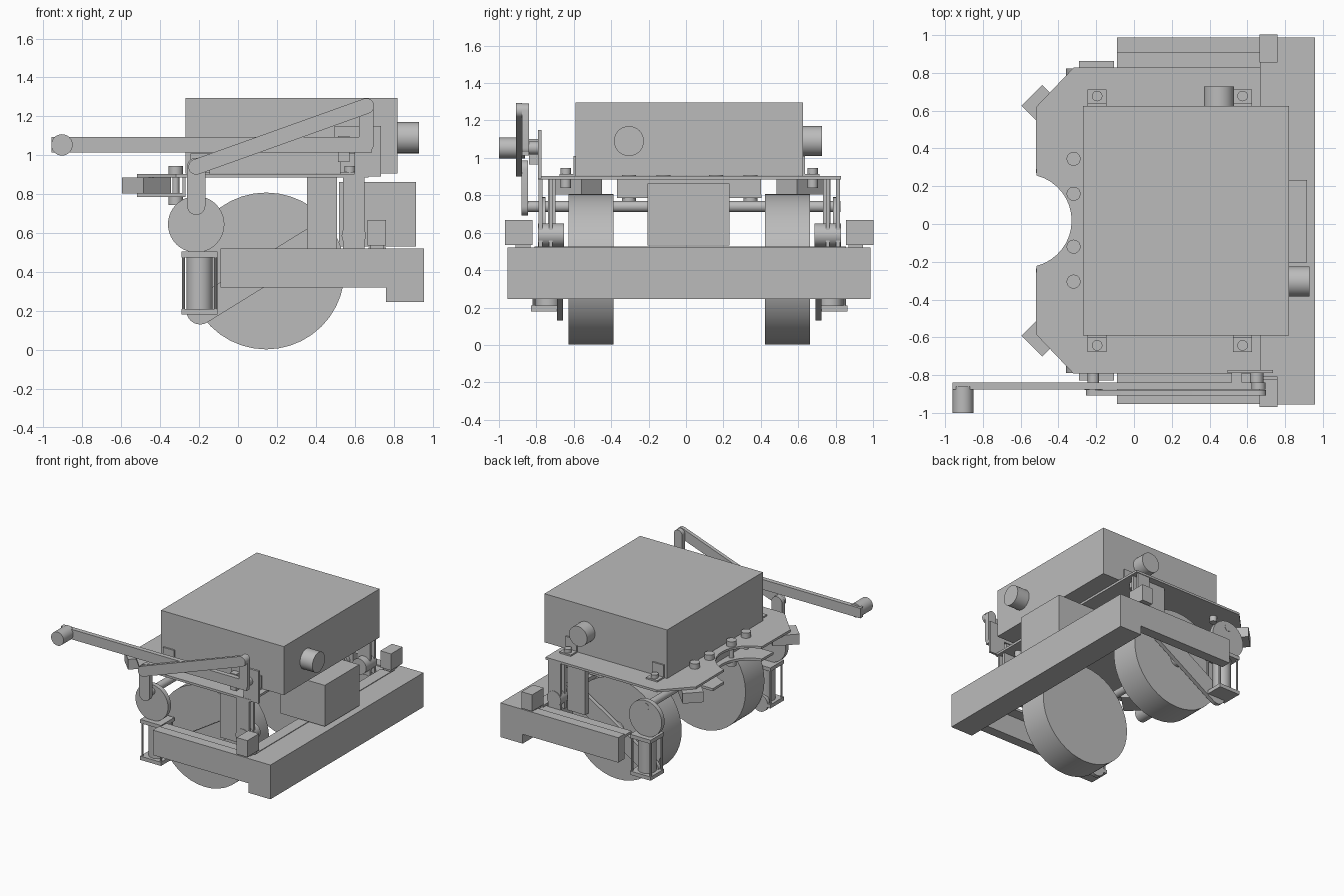
import bpy, bmesh, math
from mathutils import Matrix, Vector

old = bpy.data.objects.get("Cube")
if old:
    bpy.data.objects.remove(old, do_unlink=True)

grey = bpy.data.materials.new("plain_grey")
grey.use_nodes = True
grey.diffuse_color = (0.5, 0.5, 0.5, 1)
grey.node_tree.nodes["Principled BSDF"].inputs["Base Color"].default_value = (0.5, 0.5, 0.5, 1)

MID = 0.0175  # y of the mirror plane


def finish(name, bm, smooth=False):
    bmesh.ops.recalc_face_normals(bm, faces=bm.faces)
    mesh = bpy.data.meshes.new(name)
    bm.to_mesh(mesh)
    bm.free()
    mesh.materials.append(grey)
    obj = bpy.data.objects.new(name, mesh)
    bpy.context.collection.objects.link(obj)
    if smooth:
        bpy.ops.object.select_all(action='DESELECT')
        obj.select_set(True)
        bpy.context.view_layer.objects.active = obj
        bpy.ops.object.shade_smooth_by_angle(angle=math.radians(35))
    return obj


def box(name, x, y, z, turn=0):
    bm = bmesh.new()
    size = [b - a for a, b in (x, y, z)]
    centre = Vector([(a + b) / 2 for a, b in (x, y, z)])
    bmesh.ops.create_cube(bm, size=1, matrix=Matrix.Translation(centre)
                          @ Matrix.Rotation(turn, 4, 'Z') @ Matrix.Diagonal((*size, 1)))
    return finish(name, bm)


def rod(name, start, end, r, sides=32):
    a, b = Vector(start), Vector(end)
    bm = bmesh.new()
    turn = (b - a).to_track_quat('Z', 'Y').to_matrix().to_4x4()
    bmesh.ops.create_cone(bm, cap_ends=True, segments=sides, radius1=r, radius2=r,
                          depth=(b - a).length, matrix=Matrix.Translation((a + b) / 2) @ turn)
    return finish(name, bm, True)


def prism(name, points, push, smooth=False):
    bm = bmesh.new()
    face = bm.faces.new([bm.verts.new(p) for p in points])
    new = bmesh.ops.extrude_face_region(bm, geom=[face])["geom"]
    bmesh.ops.translate(bm, vec=push, verts=[g for g in new if isinstance(g, bmesh.types.BMVert)])
    return finish(name, bm, smooth)


def link(name, p, q, r, y):
    """Flat bar with round ends, lying in the xz plane."""
    ang = math.atan2(q[1] - p[1], q[0] - p[0])
    pts = []
    for c, base in ((p, ang + math.pi / 2), (q, ang - math.pi / 2)):
        for i in range(13):
            t = base + math.pi * i / 12
            pts.append((c[0] + r * math.cos(t), y[0], c[1] + r * math.sin(t)))
    return prism(name, pts, (0, y[1] - y[0], 0), True)


def notch():
    """Arc of the round cut in the deck edge, from back to front."""
    half = math.radians(76)
    for i in range(17):
        t = half - 2 * half * i / 16
        yield -0.577 + 0.247 * math.cos(t), MID + 0.247 * math.sin(t)


def plate(name, outline, z):
    pts = [(x, MID + y, z[0]) for x, y in outline] + [(x, y, z[0]) for x, y in notch()]
    return prism(name, pts, (0, 0, z[1] - z[0]))


# Housing with its two outlets
box("housing", (-0.27, 0.82), (-0.59, 0.625), (0.905, 1.295))
rod("end_outlet", (0.82, -0.305, 1.09), (0.93, -0.305, 1.09), 0.08)
rod("side_outlet", (0.45, 0.62, 1.09), (0.45, 0.727, 1.09), 0.08)

# Deck and the clamp plate under it
plate("deck", [(-0.52, -0.6), (-0.32, -0.81), (0.67, -0.81), (0.67, 0.81),
               (-0.32, 0.81), (-0.52, 0.6)], (0.885, 0.903))
plate("clamp_plate", [(-0.52, -0.385), (-0.27, -0.385), (-0.27, 0.385), (-0.52, 0.385)],
      (0.785, 0.805))
box("clamp_wall", (-0.285, -0.27), (-0.37, 0.40), (0.785, 0.887))
for y in (0.345, 0.16, -0.12, -0.305):
    rod("clamp_bolt_head", (-0.32, y, 0.9), (-0.32, y, 0.945), 0.037, 20)
    rod("clamp_bolt_shank", (-0.32, y, 0.76), (-0.32, y, 0.91), 0.018, 16)
    rod("clamp_bolt_nut", (-0.32, y, 0.745), (-0.32, y, 0.79), 0.037, 20)

# Cross beam, inner rail and gear case
box("cross_beam", (0.76, 0.957), (-0.955, 0.987), (0.245, 0.52))
box("inner_rail", (0.67, 0.76), (-0.81, 0.855), (0.49, 0.525))
box("gear_case", (0.52, 0.915), (-0.205, 0.232), (0.532, 0.862))

# Parts repeated on both sides; y is measured from the mirror plane
for s, side in ((-1, "front"), (1, "back")):
    def span(a, b):
        return tuple(sorted((MID + s * a, MID + s * b)))

    def sbox(name, x, y, z, turn=0):
        return box(side + name, x, span(*y), z, turn)

    def axle(name, x, z, y, r, sides=32):
        a, b = span(*y)
        return rod(side + name, (x, a, z), (x, b, z), r, sides)

    def post(name, x, y, z, r, sides=16):
        return rod(side + name, (x, MID + s * y, z[0]), (x, MID + s * y, z[1]), r, sides)

    # Road wheel, hub and swing arm
    axle("_wheel", 0.145, 0.405, (0.405, 0.645), 0.403, 40)
    axle("_hub", 0.145, 0.405, (0.64, 0.68), 0.06)
    link(side + "_swing_arm", (-0.195, 0.2), (0.42, 0.58), 0.07, span(0.675, 0.707))

    # Side beam with its inner flange and corner block
    sbox("_side_beam", (-0.09, 0.77), (0.89, 0.97), (0.32, 0.52))
    sbox("_beam_flange", (-0.09, 0.77), (0.8, 0.9), (0.49, 0.51))
    sbox("_corner_block", (0.665, 0.76), (0.838, 0.985), (0.535, 0.668))
    sbox("_block_foot", (0.68, 0.75), (0.85, 0.93), (0.51, 0.54))

    # Uprights between beam and deck
    sbox("_wide_upright", (0.355, 0.51), (0.715, 0.755), (0.5, 0.89))
    sbox("_narrow_upright", (0.54, 0.65), (0.73, 0.75), (0.5, 0.89))
    sbox("_outer_upright", (0.54, 0.65), (0.785, 0.805), (0.5, 0.89))
    axle("_roller", 0.595, 0.587, (0.67, 0.81), 0.062)

    # Crank disc and damper beneath it
    axle("_crank_disc", -0.215, 0.645, (0.768, 0.805), 0.145, 40)
    post("_damper", -0.197, 0.755, (0.2, 0.49), 0.067, 28)
    for z in (0.18, 0.475):
        sbox("_damper_plate", (-0.29, -0.105), (0.675, 0.845), (z, z + 0.03))
    for x in (-0.28, -0.115):
        for y in (0.69, 0.83):
            post("_damper_stay", x, y, (0.185, 0.5), 0.009, 10)

    # Angled corner lamps
    sbox("_corner_lamp", (-0.57, -0.37), (0.515, 0.67), (0.803, 0.885), -s * math.radians(45))

    # Housing brackets and bolts
    for x in (-0.195, 0.575):
        sbox("_bracket_foot", (x - 0.05, x + 0.05), (0.605, 0.695), (0.9, 0.915))
        sbox("_bracket_wall", (x - 0.05, x + 0.05), (0.605, 0.62), (0.9, 1.01))
        post("_bracket_bolt", x, 0.66, (0.84, 0.945), 0.028)

# Crank shaft and hand lever linkage
rod("crank_shaft", (-0.215, -0.88, 0.74), (-0.215, 0.825, 0.74), 0.03)
link("crank_arm", (-0.215, 0.74), (-0.215, 0.94), 0.047, (-0.88, -0.845))
link("slanted_link", (-0.215, 0.94), (0.66, 1.253), 0.04, (-0.908, -0.878))
box("lever_bar", (-0.96, 0.69), (-0.877, -0.84), (1.013, 1.093))
link("lever_riser", (0.66, 1.053), (0.66, 1.253), 0.037, (-0.877, -0.84))
rod("lever_grip", (-0.905, -1.0, 1.053), (-0.905, -0.86, 1.053), 0.055)
rod("lever_pivot", (0.65, -0.86, 1.053), (0.65, -0.78, 1.053), 0.035, 20)

# Lever mounting plate
box("mount_top", (0.495, 0.735), (-0.79, -0.772), (1.02, 1.15))
box("mount_leg", (0.6, 0.735), (-0.79, -0.772), (0.89, 1.03))
box("lever_stop", (0.515, 0.572), (-0.84, -0.78), (0.965, 1.1))
